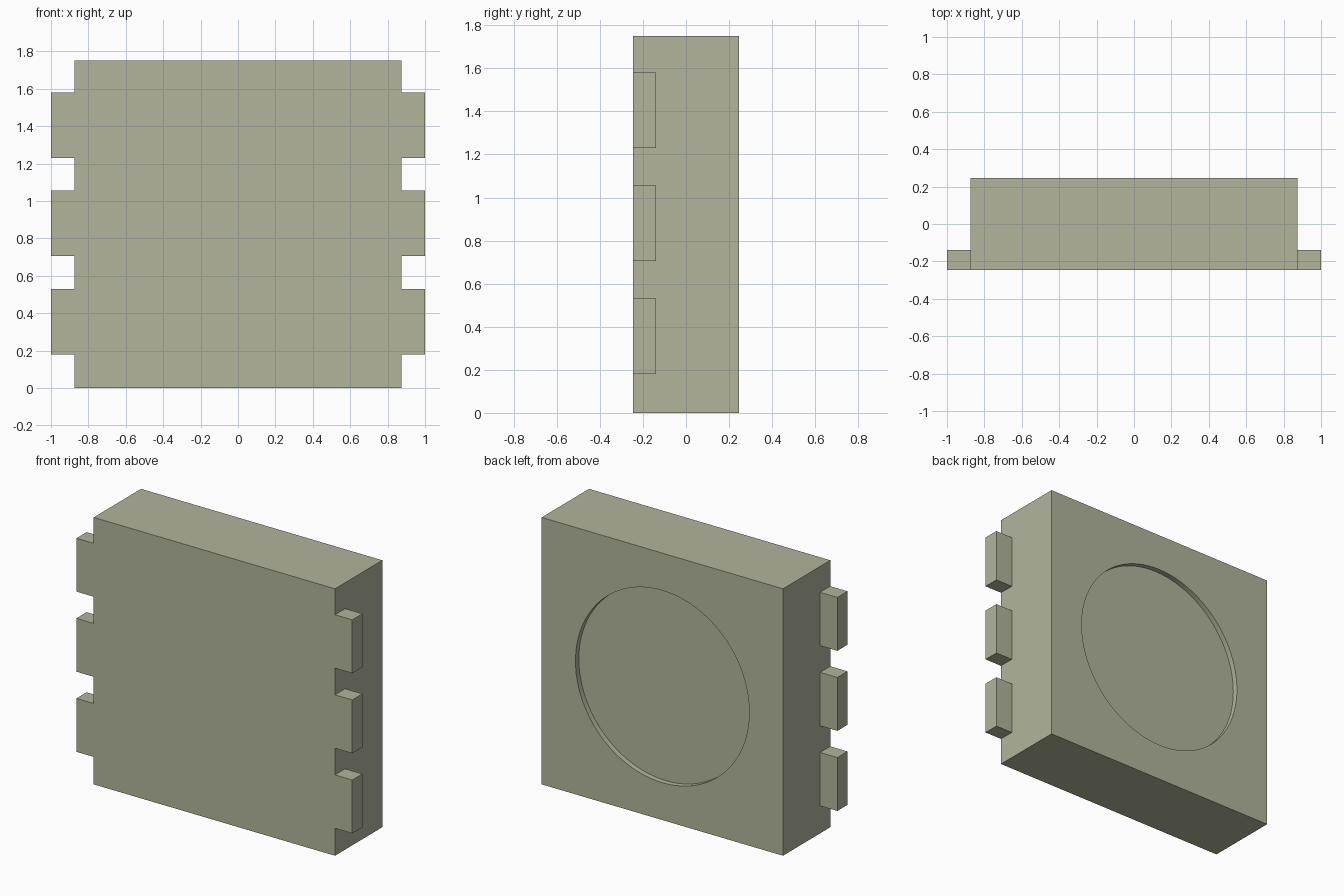
import bpy
import math

cube = bpy.data.objects.get("Cube")
if cube:
    bpy.data.objects.remove(cube, do_unlink=True)

HALF_W, HALF_D, HEIGHT = 0.875, 0.245, 1.75
TAB_BACK = -0.14
RECESS_RADIUS, RECESS_DEPTH = 0.63, 0.035

# Single sage colour
sage = bpy.data.materials.new("sage_green")
sage.use_nodes = True
colour = (0.445, 0.462, 0.332, 1)
sage.diffuse_color = colour
sage.node_tree.nodes["Principled BSDF"].inputs["Base Color"].default_value = colour


def box(name, low, high):
    """Axis-aligned box between two corners."""
    centre = [(a + b) / 2 for a, b in zip(low, high)]
    bpy.ops.mesh.primitive_cube_add(size=1, location=centre)
    obj = bpy.context.object
    obj.name = name
    obj.scale = [b - a for a, b in zip(low, high)]
    bpy.ops.object.transform_apply(location=False, rotation=False, scale=True)
    obj.data.materials.append(sage)
    return obj


# Main block
block = box("block", (-HALF_W, -HALF_D, 0), (HALF_W, HALF_D, HEIGHT))

# Shallow round recess in the back
bpy.ops.mesh.primitive_cylinder_add(
    vertices=96, radius=RECESS_RADIUS, depth=2 * RECESS_DEPTH,
    location=(0, HALF_D, HEIGHT / 2), rotation=(math.pi / 2, 0, 0))
cutter = bpy.context.object
cutter.name = "recess_cutter"
cutter.hide_render = True
cutter.data.materials.append(sage)

bpy.context.view_layer.objects.active = block
recess = block.modifiers.new("recess", "BOOLEAN")
recess.operation = "DIFFERENCE"
recess.solver = "EXACT"
recess.object = cutter
bpy.ops.object.modifier_apply(modifier=recess.name)
bpy.data.objects.remove(cutter, do_unlink=True)

bpy.ops.object.select_all(action="DESELECT")
block.select_set(True)
bpy.context.view_layer.objects.active = block
bpy.ops.object.shade_smooth_by_angle(angle=math.radians(30))

# Three tabs on each side, flush with the front
for side, inner, outer in (("right", -1, -HALF_W), ("left", HALF_W, 1)):
    for level, bottom in (("lower", 0.18), ("middle", 0.705), ("upper", 1.23)):
        box(f"{side}_{level}_tab", (inner, -HALF_D, bottom),
            (outer, TAB_BACK, bottom + 0.35))
